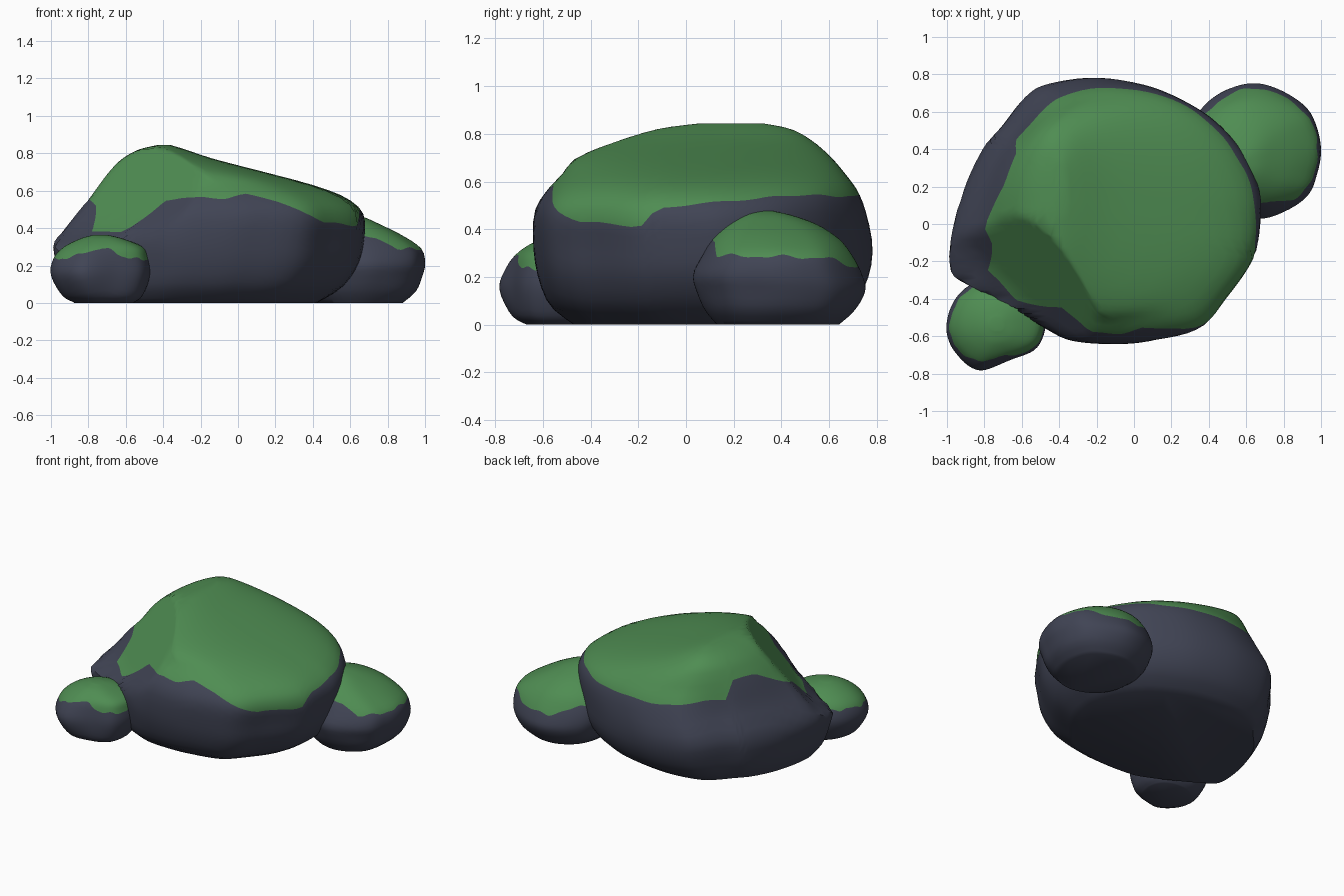
import bpy, bmesh, math

if "Cube" in bpy.data.objects:
    bpy.data.objects.remove(bpy.data.objects["Cube"])


def material(name, colour):
    m = bpy.data.materials.new(name)
    m.diffuse_color = (*colour, 1)
    m.use_nodes = True
    m.node_tree.nodes["Principled BSDF"].inputs["Base Color"].default_value = m.diffuse_color
    return m


STONE = material("slate_stone", (0.052, 0.058, 0.090))
MOSS = material("green_moss", (0.078, 0.265, 0.085))


def catmull(rows, t, closed=False):
    """Smooth curve through rows of numbers, t counted in rows."""
    n = len(rows)
    i = int(math.floor(t))
    if not closed:
        i = max(0, min(n - 2, i))
    f = t - i
    pick = (lambda k: rows[k % n]) if closed else (lambda k: rows[max(0, min(n - 1, k))])
    a, b, c, d = (pick(i + k) for k in (-1, 0, 1, 2))
    return [0.5 * (2 * q + (r - p) * f + (2 * p - 5 * q + 4 * r - s) * f * f
                   + (3 * q - p - 3 * r + s) * f ** 3)
            for p, q, r, s in zip(a, b, c, d)]


def moss_height(table, angle):
    """Height of the moss edge at an angle in degrees."""
    pts = [(table[-1][0] - 360, table[-1][1])] + table + [(table[0][0] + 360, table[0][1])]
    for (a0, h0), (a1, h1) in zip(pts, pts[1:]):
        if a0 <= angle <= a1:
            return h0 + (h1 - h0) * (angle - a0) / (a1 - a0)


def front_left_facet(z):
    """Limit of -(x + y) on the flat facet at the boulder's front left."""
    return 1.02 - 1.16 * (z - 0.385) if z > 0.385 else 1.02 + 2.4 * (0.385 - z)


def rock(name, outline, levels, moss, wobble, facet=None, sides=112, low=12, high=14):
    """Loft the outline through levels of (z, x0, x1, y0, y1, roundness); moss grows above its edge."""
    lo = [min(p[k] for p in outline) for k in (0, 1)]
    hi = [max(p[k] for p in outline) for k in (0, 1)]
    unit = [[2 * (p[k] - lo[k]) / (hi[k] - lo[k]) - 1 for k in (0, 1)] for p in outline]
    bm = bmesh.new()
    columns = []
    for s in range(sides):
        u, v = catmull(unit, s * len(unit) / sides, True)
        # rounded version of the outline, squarer where the facet cuts it
        e = 3.2 if facet and u < 0 and v < 0 else 2.5 if u > 0 else 2.0
        r = (abs(u) ** e + abs(v) ** e) ** (1 / e)
        angle = math.atan2(v, u)
        edge = moss_height(moss, math.degrees(angle))
        edge += wobble * (math.sin(9 * angle + 1) + 0.6 * math.sin(17 * angle))
        # find where this column crosses the moss edge
        a, b = 0.0, len(levels) - 1.0
        for _ in range(30):
            mid = (a + b) / 2
            if catmull(levels, mid)[0] < edge:
                a = mid
            else:
                b = mid
        top = len(levels) - 1.0
        ts = [a * k / low for k in range(low)] + [a + (top - a) * k / high for k in range(high + 1)]
        col = []
        for t in ts:
            z, x0, x1, y0, y1, w = catmull(levels, t)
            g = 1 - w + w / r
            cx, cy = (x0 + x1) / 2, (y0 + y1) / 2
            dx, dy = u * (x1 - x0) / 2, v * (y1 - y0) / 2
            if facet and dx + dy < 0:
                g = min(g, max(0.05, (-facet(z) - cx - cy) / (dx + dy)))
            col.append(bm.verts.new((cx + g * dx, cy + g * dy, z)))
        columns.append(col)
    for s in range(sides):
        c0, c1 = columns[s], columns[(s + 1) % sides]
        for k in range(low + high):
            f = bm.faces.new((c0[k], c1[k], c1[k + 1], c0[k + 1]))
            f.material_index = int(k >= low)
    bm.faces.new([c[0] for c in reversed(columns)])
    bm.faces.new([c[-1] for c in columns]).material_index = 1
    bmesh.ops.recalc_face_normals(bm, faces=bm.faces)
    me = bpy.data.meshes.new(name)
    bm.to_mesh(me)
    bm.free()
    me.materials.append(STONE)
    me.materials.append(MOSS)
    ob = bpy.data.objects.new(name, me)
    bpy.context.collection.objects.link(ob)
    bpy.ops.object.select_all(action='DESELECT')
    ob.select_set(True)
    bpy.context.view_layer.objects.active = ob
    bpy.ops.object.shade_smooth_by_angle(angle=math.radians(45))


# large boulder with a slope falling to the right
rock("large_boulder",
     [(.67, .05), (.66, .2), (.58, .38), (.45, .53), (.3, .64), (.08, .74), (-.2, .785),
      (-.46, .75), (-.58, .68), (-.7, .53), (-.8, .41), (-.9, .2), (-.97, -.05), (-.97, -.26),
      (-.83, -.35), (-.64, -.45), (-.48, -.55), (-.33, -.62), (-.1, -.635), (.08, -.615),
      (.33, -.55), (.48, -.38), (.63, -.17)],
     [(0, -.87, .42, -.47, .59, .2), (.08, -.92, .55, -.57, .70, .15),
      (.2, -.955, .64, -.62, .765, .05), (.33, -.97, .67, -.64, .782, 0),
      (.47, -.87, .67, -.635, .755, .15), (.56, -.80, .58, -.585, .72, .45),
      (.63, -.745, .40, -.52, .67, .75), (.70, -.69, .14, -.46, .61, .95),
      (.77, -.62, -.13, -.30, .53, 1), (.82, -.53, -.28, -.12, .44, 1),
      (.844, -.43, -.36, .06, .32, 1)],
     [(-172, .56), (-165, .52), (-158, .45), (-151, .38), (-131, .385), (-125, .46),
      (-118, .54), (-108, .56), (-95, .57), (-87, .555), (-75, .58), (-66, .55), (-55, .48),
      (-45, .43), (-21, .41), (-15, .49), (10, .515), (25, .54), (90, .54), (115, .55),
      (130, .57), (142, .57), (147, .68), (165, .675), (178, .61)], 0.004, front_left_facet)

# small stone at the front left
rock("small_stone",
     [(-.47, -.52), (-.5, -.4), (-.6, -.32), (-.75, -.3), (-.88, -.33), (-.97, -.43),
      (-1, -.57), (-.95, -.69), (-.83, -.78), (-.66, -.725), (-.52, -.66)],
     [(0, -.87, -.56, -.67, -.38, .6), (.04, -.94, -.51, -.735, -.34, .4),
      (.15, -1, -.47, -.782, -.3, 0), (.24, -.985, -.48, -.755, -.31, .2),
      (.30, -.93, -.51, -.71, -.34, .5), (.345, -.84, -.62, -.64, -.42, .8),
      (.364, -.77, -.70, -.57, -.50, 1)],
     [(-150, .23), (-115, .26), (-90, .30), (-60, .25), (-30, .23), (60, .25), (150, .25)], 0.006)

# medium stone at the back right
rock("medium_stone",
     [(1, .4), (.98, .52), (.93, .62), (.82, .7), (.68, .75), (.55, .74), (.42, .68), (.33, .58),
      (.28, .4), (.33, .22), (.45, .1), (.65, .035), (.8, .07), (.93, .16), (.98, .28)],
     [(0, .4, .88, .13, .64, .5), (.06, .33, .95, .08, .705, .3), (.14, .3, .985, .045, .748, 0),
      (.21, .28, 1, .03, .735, 0), (.29, .29, .98, .07, .695, .1), (.36, .33, .88, .11, .64, .4),
      (.42, .4, .76, .17, .55, .8), (.46, .48, .67, .24, .44, 1), (.477, .55, .60, .30, .36, 1)],
     [(-150, .35), (-65, .35), (-52, .29), (0, .285), (40, .28), (70, .24), (100, .24),
      (130, .30), (170, .34)], 0.006)
